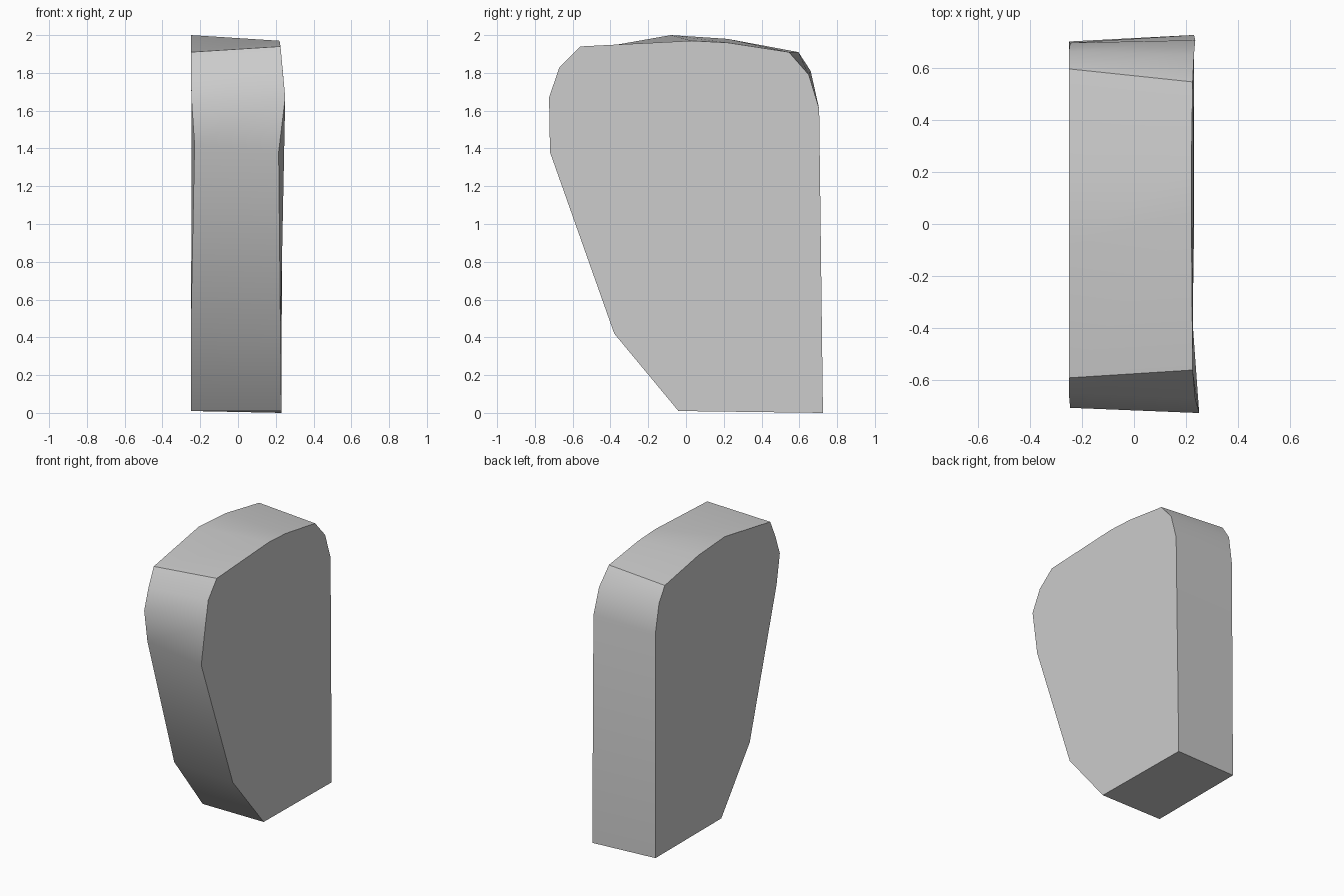
import bpy
import bmesh
import math

# Remove the default cube only
default_cube = bpy.data.objects.get("Cube")
if default_cube:
    bpy.data.objects.remove(default_cube, do_unlink=True)


def make_material(name, colour):
    material = bpy.data.materials.new(name)
    material.use_nodes = True
    material.diffuse_color = colour
    shader = material.node_tree.nodes["Principled BSDF"]
    shader.inputs["Base Color"].default_value = colour
    return material


# Matching side profiles (x, y, z), from front foot round over the top to back foot
left_profile = [
    (.23, -.04, .01), (.225, -.38, .42), (.215, -.72, 1.38), (.25, -.725, 1.67),
    (.235, -.67, 1.83), (.225, -.56, 1.94), (.22, .03, 1.97), (.22, .22, 1.96),
    (.225, .545, 1.91), (.23, .65, 1.79), (.235, .705, 1.61), (.23, .725, 0),
]
right_profile = [
    (-.25, -.04, .01), (-.25, -.36, .43), (-.23, -.69, 1.42), (-.245, -.705, 1.64),
    (-.25, -.65, 1.78), (-.25, -.59, 1.91), (-.25, -.08, 2), (-.25, .22, 1.98),
    (-.25, .595, 1.91), (-.25, .66, 1.81), (-.245, .695, 1.6), (-.25, .7, .01),
]


def build_slab(name, first_profile, second_profile, material):
    """Cap two profiles and bridge them with a strip of faces."""
    bm = bmesh.new()
    first = [bm.verts.new(point) for point in first_profile]
    second = [bm.verts.new(point) for point in second_profile]
    bm.faces.new(first)
    bm.faces.new(reversed(second))
    count = len(first)
    for index in range(count):
        following = (index + 1) % count
        bm.faces.new((first[following], first[index], second[index], second[following]))
    bmesh.ops.recalc_face_normals(bm, faces=bm.faces)

    mesh = bpy.data.meshes.new(name)
    bm.to_mesh(mesh)
    bm.free()
    mesh.materials.append(material)
    slab = bpy.data.objects.new(name, mesh)
    bpy.context.collection.objects.link(slab)
    return slab


# Tapered stone slab with smooth rim and crisp edges
stone_grey = make_material("stone grey", (.6, .6, .6, 1))
slab = build_slab("stone_slab", left_profile, right_profile, stone_grey)
bpy.ops.object.select_all(action="DESELECT")
slab.select_set(True)
bpy.context.view_layer.objects.active = slab
bpy.ops.object.shade_smooth_by_angle(angle=math.radians(30))
